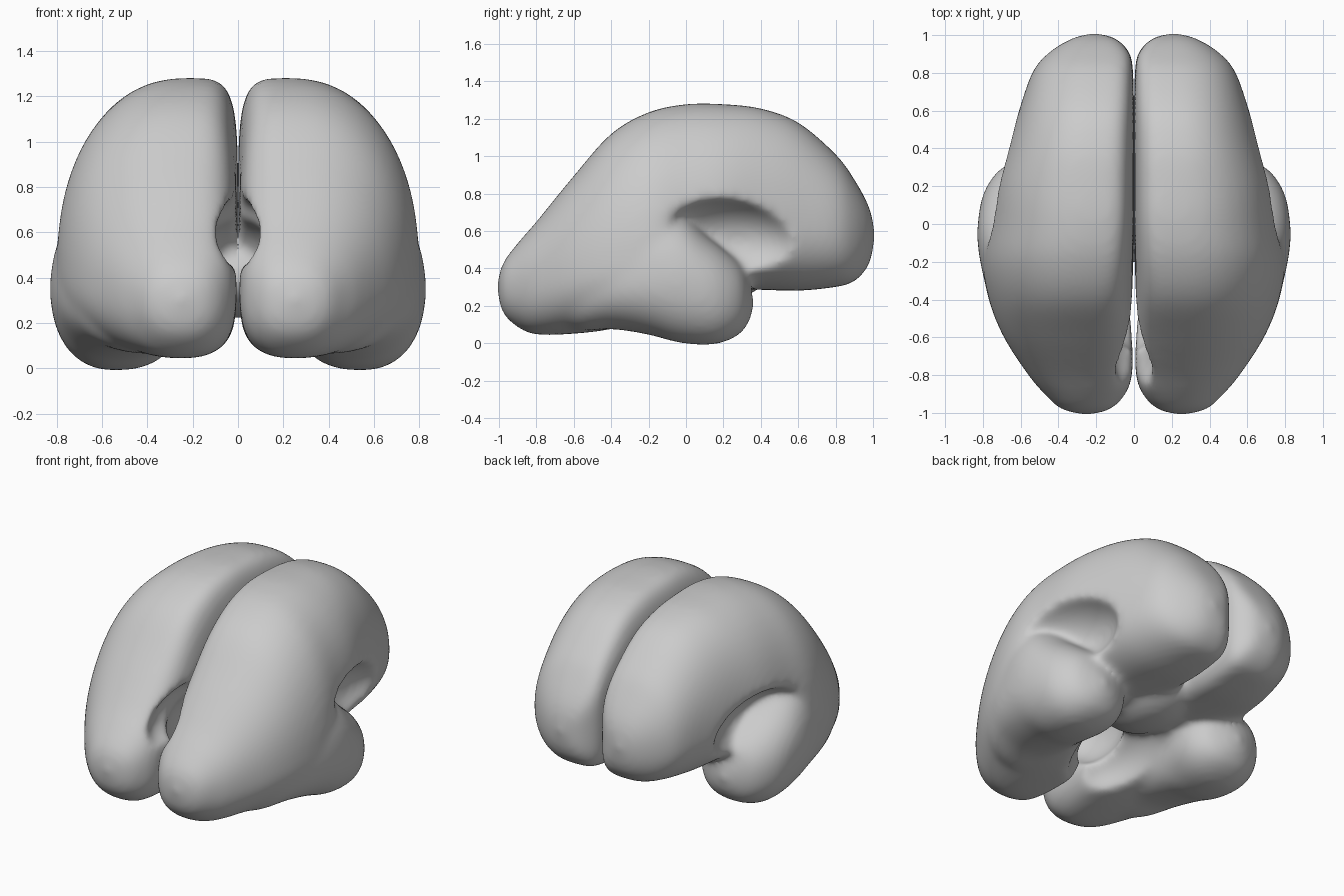
import bpy, bmesh, math
from mathutils import Matrix, Vector

if "Cube" in bpy.data.objects:
    bpy.data.objects.remove(bpy.data.objects["Cube"])

grey = bpy.data.materials.new("soft grey")
grey.diffuse_color = (0.6, 0.6, 0.6, 1)
grey.use_nodes = True
grey.node_tree.nodes["Principled BSDF"].inputs["Base Color"].default_value = grey.diffuse_color


def add_object(name, bm, helper=False):
    bmesh.ops.recalc_face_normals(bm, faces=bm.faces)
    me = bpy.data.meshes.new(name)
    bm.to_mesh(me)
    bm.free()
    me.materials.append(grey)
    me.shade_smooth()
    ob = bpy.data.objects.new(name, me)
    bpy.context.collection.objects.link(ob)
    if helper:
        ob.hide_render = True
        ob.hide_set(True)
    return ob


def spline(rows, steps=6):
    """Catmull-Rom interpolation through rows of section values."""
    out = []
    for i in range(len(rows) - 1):
        a, b, c, d = (Vector(rows[min(max(i + k, 0), len(rows) - 1)]) for k in (-1, 0, 1, 2))
        for s in range(steps):
            t = s / steps
            out.append(b + 0.5 * t * (c - a + t * (2 * a - 5 * b + 4 * c - d + t * (3 * (b - c) + d - a))))
    return out + [Vector(rows[-1])]


def loft(name, rows, flat=0.0, outer=2.2, helper=False, sides=48):
    """Rows: y, inner x, outer x, bottom z, top z, centre x, centre z.
    flat squares off the inner side towards the front."""
    bm = bmesh.new()
    rings = []
    for y, x0, x1, z0, z1, cx, cz in spline(rows):
        ring = []
        inner = 2.5 + flat * min(max((y + 0.8) / 0.6, 0), 1)
        for k in range(sides):
            a = 2 * math.pi * k / sides
            c, s = math.cos(a), math.sin(a)
            n = outer if c > 0 else inner
            u, v = abs(c) ** (2 / n), abs(s) ** (2 / n)
            ring.append(bm.verts.new((cx + u * ((x1 - cx) if c > 0 else (x0 - cx)), y,
                                      cz + v * ((z1 - cz) if s > 0 else (z0 - cz)))))
        rings.append(ring)
    for p, q in zip(rings, rings[1:]):
        for k in range(sides):
            j = (k + 1) % sides
            bm.faces.new((p[k], p[j], q[j], q[k]))
    bm.faces.new(rings[0])
    bm.faces.new(rings[-1])
    return add_object(name, bm, helper)


def ellipsoid(name, centre, radii, tilt=0):
    bm = bmesh.new()
    bmesh.ops.create_uvsphere(bm, u_segments=40, v_segments=24, radius=1)
    bm.transform(Matrix.Translation(centre) @ Matrix.Rotation(tilt, 4, 'X') @ Matrix.Diagonal((*radii, 1)))
    return add_object(name, bm, helper=True)


def boolean(ob, other, op):
    m = ob.modifiers.new(op.lower(), 'BOOLEAN')
    m.operation, m.object, m.solver = op, other, 'EXACT'


# Main mass of one hemisphere, from the low rear pole to the rounded frontal pole
hemisphere = loft("hemispheres", [
    (-1.008, .22, .28, .27, .33, .25, .30),
    (-.978, .12, .39, .16, .43, .25, .30),
    (-.90, .045, .475, .085, .535, .25, .31),
    (-.80, .01, .56, .045, .65, .25, .33),
    (-.60, .005, .69, .05, .895, .26, .37),
    (-.40, .005, .77, .075, 1.12, .26, .40),
    (-.20, .005, .80, .13, 1.235, .25, .46),
    (0, .0, .765, .24, 1.278, .23, .56),
    (.20, .0, .73, .285, 1.278, .23, .62),
    (.40, .0, .67, .285, 1.255, .23, .64),
    (.60, .0, .61, .28, 1.18, .22, .62),
    (.80, .005, .54, .30, 1.01, .21, .60),
    (.90, .02, .46, .33, .875, .21, .59),
    (.978, .09, .34, .42, .73, .21, .58),
    (1.008, .18, .24, .55, .61, .21, .58)], flat=2.3)

# Lobe hanging at the side, with its blunt tip facing the frontal end
side_lobe = loft("side_lobe", [
    (-.75, .32, .42, .18, .30, .37, .24),
    (-.60, .20, .64, .07, .50, .40, .27),
    (-.40, .19, .76, .075, .70, .45, .32),
    (-.20, .22, .815, .045, .78, .50, .35),
    (-.05, .24, .83, .005, .72, .54, .35),
    (.10, .24, .815, -.01, .58, .55, .30),
    (.20, .26, .78, .005, .50, .55, .26),
    (.29, .32, .71, .05, .42, .53, .24),
    (.34, .42, .61, .12, .32, .52, .22),
    (.362, .50, .54, .19, .24, .52, .21)], helper=True)

# Recess above the side lobe, hollow underneath, cavity behind the bridge
# and the waist between the rear inner bulges
cutters = [
    ellipsoid("side_recess", (.82, .28, .545), (.32, .40, .235), -.15),
    ellipsoid("under_hollow", (0, -.05, .10), (.26, .46, .25)),
    ellipsoid("rear_cavity", (0, -.40, .44), (.17, .26, .22)),
    ellipsoid("rear_waist", (0, -.62, .60), (.13, .28, .12), .35),
]
for c in cutters:
    boolean(hemisphere, c, 'DIFFERENCE')
boolean(hemisphere, side_lobe, 'UNION')

# Bridge joining the hemispheres
bridge = ellipsoid("middle_bridge", (0, .13, .41), (.25, .34, .19))
boolean(hemisphere, bridge, 'UNION')

# Fuse, soften and mirror
fuse = hemisphere.modifiers.new("fuse", 'REMESH')
fuse.mode, fuse.voxel_size, fuse.use_smooth_shade = 'VOXEL', 0.018, True
soft = hemisphere.modifiers.new("soften", 'SMOOTH')
soft.factor, soft.iterations = 0.5, 30
mirror = hemisphere.modifiers.new("both sides", 'MIRROR')
mirror.use_axis[0] = True
mirror.use_bisect_axis[0] = True
